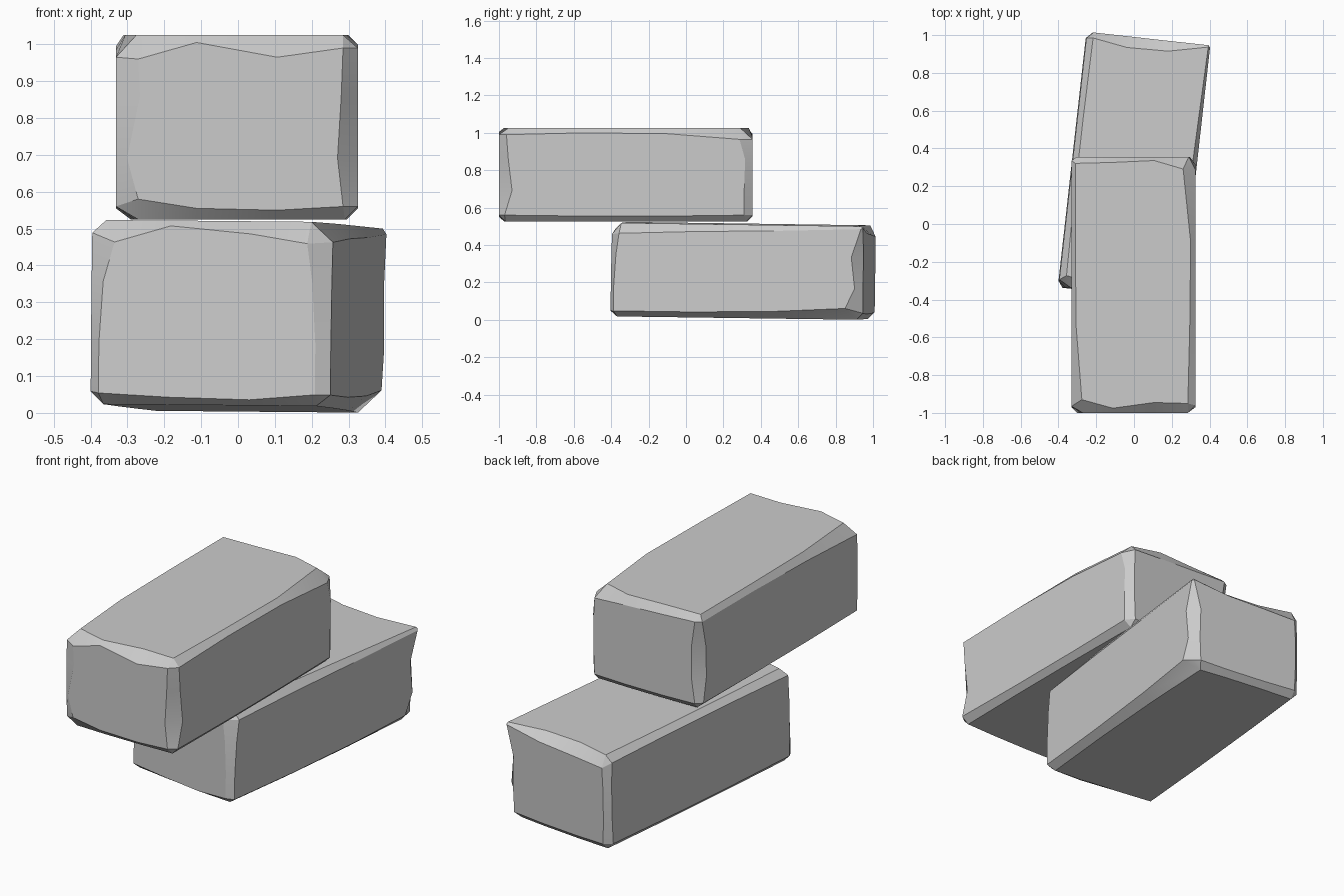
import bpy, bmesh, math
from mathutils import Vector

if "Cube" in bpy.data.objects:
    bpy.data.objects.remove(bpy.data.objects["Cube"], do_unlink=True)

stone = bpy.data.materials.new("grey stone")
stone.use_nodes = True
stone.diffuse_color = (0.6, 0.6, 0.6, 1)
stone.node_tree.nodes["Principled BSDF"].inputs["Base Color"].default_value = (0.6, 0.6, 0.6, 1)

HALF = (0.328, 0.678, 0.25)
SIDES = [(axis, sign) for axis in range(3) for sign in (-1, 1)]
DEFAULT = (0.035, 0.03, 0.03, 0.035)


def side_name(side):
    return "-+"[side[1] > 0] + "xyz"[side[0]]


def chipped_block(name, location, rotation, chips):
    """Block with uneven chipped edges. chips["-y+z"] holds the insets of the
    -y panel from the +z side, at four stations along that edge."""
    bm = bmesh.new()
    verts = {}

    def inset(face, side, station):
        row = chips.get(side_name(face) + side_name(side), DEFAULT)
        return side[1] * (HALF[side[0]] - row[station])

    def vert(face, side, station):
        along = 3 - face[0] - side[0]
        if station in (0, 3):
            end = (along, -1 if station == 0 else 1)
            key = (face, frozenset((side, end)))
        else:
            end = None
            key = (face, side, station)
        if key not in verts:
            co = Vector()
            co[face[0]] = face[1] * HALF[face[0]]
            co[side[0]] = inset(face, side, station)
            if end:
                co[along] = inset(face, end, 0 if side[1] < 0 else 3)
            else:
                co[along] = HALF[along] * (station * 2 / 3 - 1)
            verts[key] = bm.verts.new(co)
        return verts[key]

    # Main panels
    for face in SIDES:
        u, v = [a for a in range(3) if a != face[0]]
        ring = {vert(face, s, i) for s in SIDES if s[0] != face[0] for i in range(4)}
        bm.faces.new(sorted(ring, key=lambda p: math.atan2(p.co[v] / HALF[v], p.co[u] / HALF[u])))

    # Chipped strips along the edges
    for a in SIDES:
        for b in SIDES:
            if a[0] < b[0]:
                for i in range(3):
                    bm.faces.new((vert(a, b, i), vert(a, b, i + 1),
                                  vert(b, a, i + 1), vert(b, a, i)))

    # Corner chips
    for sx in (-1, 1):
        for sy in (-1, 1):
            for sz in (-1, 1):
                x, y, z = (0, sx), (1, sy), (2, sz)
                top = 0 if sz < 0 else 3
                bm.faces.new((vert(x, y, top), vert(y, x, top),
                              vert(z, x, 0 if sy < 0 else 3)))

    bmesh.ops.recalc_face_normals(bm, faces=bm.faces)
    mesh = bpy.data.meshes.new(name)
    bm.to_mesh(mesh)
    bm.free()
    mesh.materials.append(stone)
    obj = bpy.data.objects.new(name, mesh)
    bpy.context.collection.objects.link(obj)
    obj.location = location
    obj.rotation_euler = [math.radians(r) for r in rotation]
    bpy.ops.object.select_all(action="DESELECT")
    obj.select_set(True)
    bpy.context.view_layer.objects.active = obj
    bpy.ops.object.shade_smooth_by_angle(angle=math.radians(20))
    return obj


chipped_block("upper_block", (-0.003, -0.322, 0.775), (0, 0, 0), {
    "-y+z": (.065, .02, .06, .035),
    "-y-z": (.055, .03, .025, .035),
    "-y-x": (.06, .03, .065, .06),
    "-y+x": (.04, .055, .045, .04),
    "+z+y": (.035, .03, .02, .065),
    "+z-y": (.07, .025, .055, .05),
    "+z-x": (.055, .025, .02, .02),
    "+z+x": (.04, .03, .025, .065),
    "+x+z": (.035, .025, .03, .06),
    "+x-y": (.03, .07, .05, .04),
    "+x+y": (.045, .045, .04, .07),
    "-x+z": (.06, .04, .03, .03),
    "-x+y": (.03, .055, .05, .02),
    "+y-x": (.03, .05, .05, .03),
    "+y+z": (.03, .04, .05, .06),
    "-z-x": (.06, .05, .04, .04),
})

chipped_block("lower_block", (0, 0.305, 0.262), (-0.8, 0.5, -6.4), {
    "-y+z": (.06, .015, .035, .06),
    "-y-z": (.03, .02, .015, .03),
    "-y-x": (.025, .025, .035, .065),
    "-y+x": (.04, .04, .05, .065),
    "+x-y": (.02, .02, .03, .045),
    "+x+y": (.09, .04, .06, .01),
    "+x+z": (.055, .04, .03, .015),
    "+x-z": (.03, .03, .04, .06),
    "+z-y": (.06, .03, .04, .05),
    "+z+y": (.03, .06, .055, .01),
    "+z+x": (.06, .03, .02, .01),
    "+y+z": (.06, .05, .04, .01),
    "+y+x": (.05, .045, .05, .01),
    "-z+x": (.04, .04, .05, .07),
})
